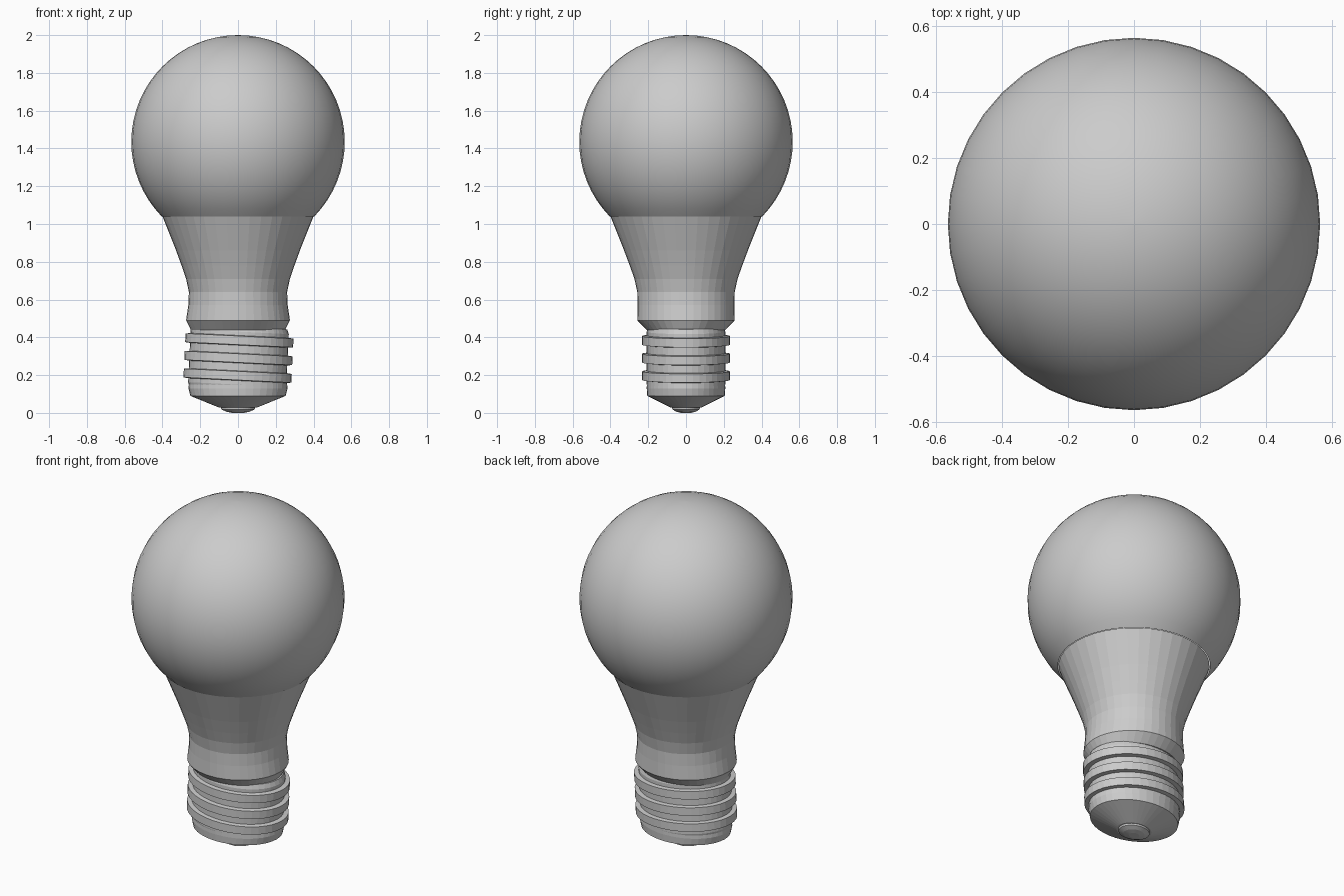
import bpy, bmesh, math
from mathutils import Matrix, Vector

if "Cube" in bpy.data.objects:
    bpy.data.objects.remove(bpy.data.objects["Cube"])

SIDES = 40


def revolve(name, rings, smooth=False, tilt=0.0, pivot_z=0.0, cap_start=True, cap_end=True):
    """Stack elliptical rings (x radius, y radius, z) into a skinned solid."""
    bm = bmesh.new()
    loops = []
    for rx, ry, z in rings:
        loops.append([bm.verts.new((rx * math.cos(2 * math.pi * i / SIDES),
                                    ry * math.sin(2 * math.pi * i / SIDES), z))
                      for i in range(SIDES)])
    for a, b in zip(loops, loops[1:]):
        for i in range(SIDES):
            j = (i + 1) % SIDES
            bm.faces.new((a[i], a[j], b[j], b[i]))
    if cap_start:
        bm.faces.new(loops[0][::-1])
    if cap_end:
        bm.faces.new(loops[-1])
    bmesh.ops.rotate(bm, verts=bm.verts, cent=Vector((0, 0, pivot_z)),
                     matrix=Matrix.Rotation(tilt, 3, 'Y'))
    bmesh.ops.remove_doubles(bm, verts=bm.verts, dist=1e-5)
    bmesh.ops.recalc_face_normals(bm, faces=bm.faces)
    for f in bm.faces:
        f.smooth = smooth
    mesh = bpy.data.meshes.new(name)
    bm.to_mesh(mesh)
    bm.free()
    ob = bpy.data.objects.new(name, mesh)
    bpy.context.collection.objects.link(ob)
    return ob


# Glass globe: sphere open where it meets the neck
R, CZ, CUT = 0.565, 1.435, 1.04
start = math.asin((CUT - CZ) / R)
globe = []
for k in range(25):
    a = start + (math.pi / 2 - 0.004 - start) * k / 24
    globe.append((R * math.cos(a), R * math.cos(a), CZ + R * math.sin(a)))
revolve("glass_globe", globe, smooth=True, cap_start=False)

# Flared neck, faceted, with an under-lip
revolve("neck", [
    (0.20, 0.18, 0.435), (0.25, 0.21, 0.44), (0.275, 0.258, 0.49),
    (0.263, 0.257, 0.57), (0.260, 0.258, 0.64), (0.275, 0.273, 0.71),
    (0.299, 0.298, 0.78), (0.328, 0.328, 0.86), (0.360, 0.360, 0.94),
    (0.384, 0.384, 1.0), (0.400, 0.400, 1.04)], cap_end=False)

# Screw shell: oval and slightly tilted, with three raised threads
core_x, core_y, ridge_x, ridge_y = 0.26, 0.208, 0.286, 0.232
shell = [(0.25, 0.20, 0.12), (core_x, core_y, 0.15)]
for z in (0.197, 0.290, 0.384):
    shell += [(core_x, core_y, z - 0.026), (ridge_x, ridge_y, z - 0.023),
              (ridge_x, ridge_y, z + 0.023), (core_x, core_y, z + 0.026)]
shell += [(core_x, core_y, 0.43), (0.25, 0.20, 0.455)]
revolve("screw_shell", shell, tilt=math.radians(2.8), pivot_z=0.24)

# Bottom insulator cup
revolve("insulator", [
    (0.10, 0.08, 0.028), (0.252, 0.205, 0.09),
    (0.262, 0.208, 0.13), (0.258, 0.207, 0.18)])

# Centre contact
revolve("contact", [
    (0.03, 0.025, 0.0), (0.06, 0.05, 0.006), (0.088, 0.072, 0.018),
    (0.092, 0.075, 0.04)])
